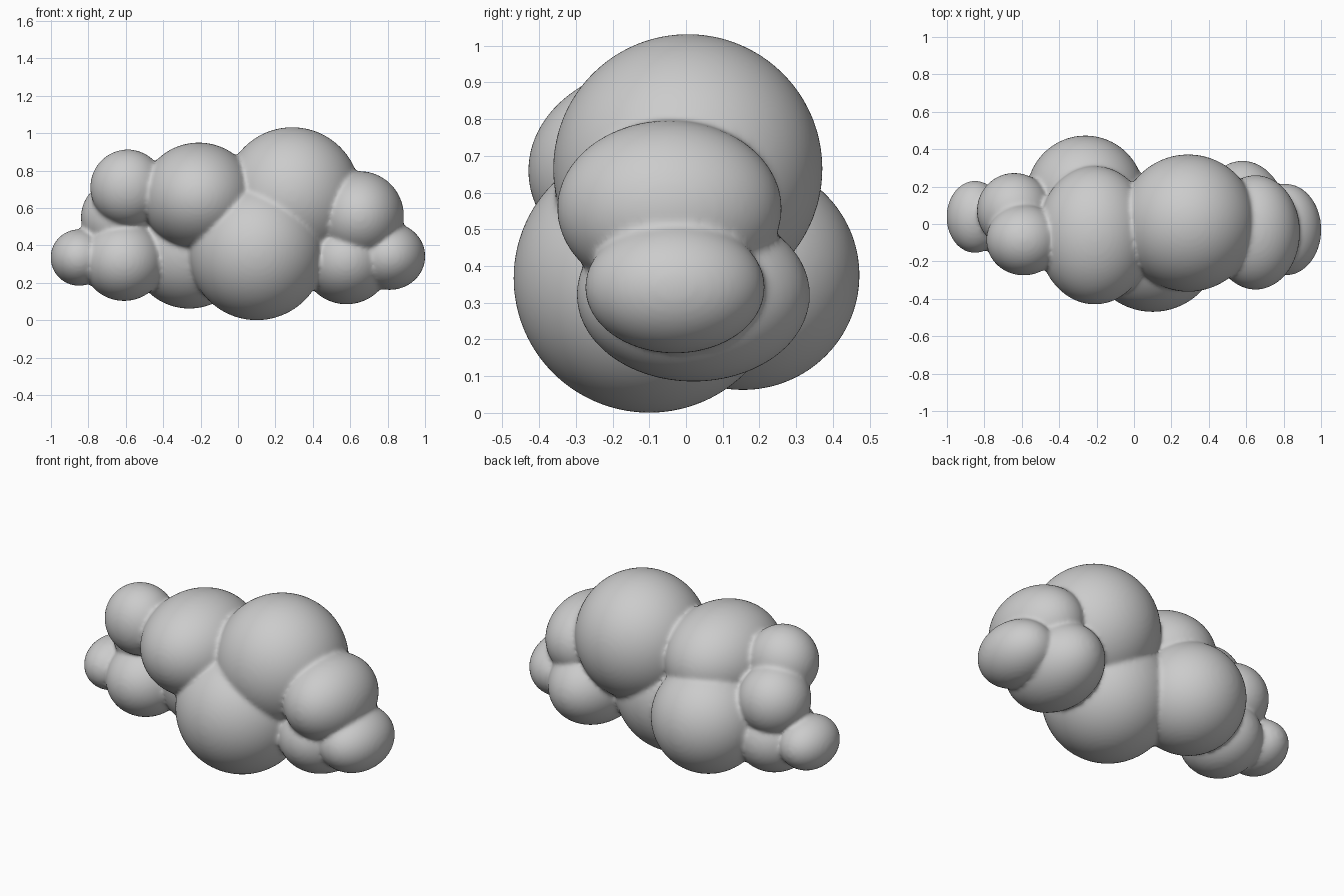
import bpy, bmesh
from mathutils import Matrix, Vector

# puffs: centre (x, y, z), radii (x, y, z)
PUFFS = [
    # large core puffs
    ((0.29, 0.005, 0.665), (0.365, 0.367, 0.367)),
    ((0.10, -0.10, 0.367), (0.365, 0.370, 0.367)),
    ((-0.26, 0.155, 0.375), (0.315, 0.318, 0.313)),
    ((-0.21, -0.06, 0.66), (0.305, 0.37, 0.29)),
    # left cluster
    ((-0.59, -0.085, 0.71), (0.20, 0.19, 0.203)),
    ((-0.64, 0.07, 0.55), (0.20, 0.203, 0.20)),
    ((-0.61, 0.01, 0.315), (0.22, 0.245, 0.212)),
    ((-0.85, 0.038, 0.335), (0.152, 0.193, 0.151)),
    # right cluster
    ((0.65, -0.045, 0.557), (0.237, 0.306, 0.240)),
    ((0.58, 0.02, 0.322), (0.240, 0.318, 0.237)),
    ((0.81, -0.03, 0.342), (0.191, 0.245, 0.180)),
]

bm = bmesh.new()
for centre, radii in PUFFS:
    m = Matrix.Translation(Vector(centre)) @ Matrix.Diagonal((*radii, 1))
    bmesh.ops.create_icosphere(bm, subdivisions=5, radius=1, matrix=m)
mesh = bpy.data.meshes.new("cloud")
bm.to_mesh(mesh)
bm.free()
cloud = bpy.data.objects.new("cloud", mesh)
bpy.context.collection.objects.link(cloud)

# fuse the puffs into one skin and soften the creases
remesh = cloud.modifiers.new("fuse", 'REMESH')
remesh.mode = 'VOXEL'
remesh.voxel_size = 0.012
remesh.use_smooth_shade = True
soften = cloud.modifiers.new("soften", 'SMOOTH')
soften.factor = 0.5
soften.iterations = 8
for p in mesh.polygons:
    p.use_smooth = True
